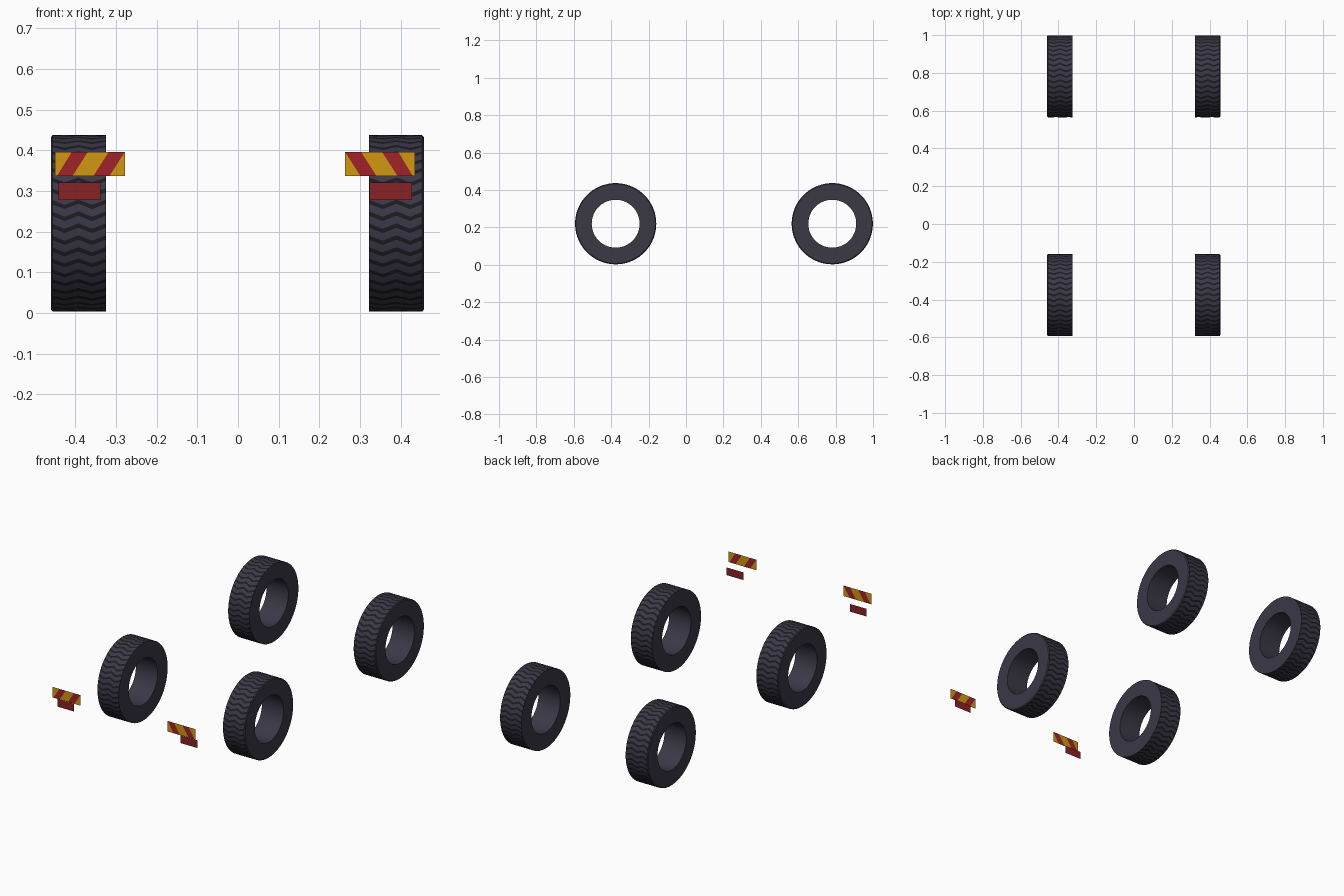
import bpy, bmesh, math

if "Cube" in bpy.data.objects:
    bpy.data.objects.remove(bpy.data.objects["Cube"])


def material(name, rgb):
    m = bpy.data.materials.new(name)
    m.diffuse_color = (*rgb, 1)
    m.use_nodes = True
    m.node_tree.nodes["Principled BSDF"].inputs["Base Color"].default_value = m.diffuse_color
    return m


RUBBER = material("rubber", (0.043, 0.040, 0.062))
GROOVE = material("tread_groove", (0.011, 0.011, 0.016))
RED = material("stripe_red", (0.36, 0.017, 0.021))
DARK_RED = material("reflector_red", (0.25, 0.016, 0.019))
YELLOW = material("stripe_yellow", (0.64, 0.31, 0.006))


def make_object(name, bm, mats):
    me = bpy.data.meshes.new(name)
    bm.to_mesh(me)
    bm.free()
    ob = bpy.data.objects.new(name, me)
    bpy.context.collection.objects.link(ob)
    for m in mats:
        me.materials.append(m)
    return ob


# Tyre: closed ring profile, tread columns wave to form chevron grooves
ROWS, R, BORE, WIDTH = 46, 0.217, 0.128, 0.135
STEP = 2 * math.pi / ROWS


def tyre(name, side, x_in, y):
    profile = [(0, BORE, 0)]
    for f, wave in ((0, 0), (0.25, 1), (0.5, 0), (0.75, 1), (0.97, 0.1)):
        profile.append((f * WIDTH, R, wave))
    profile += [(WIDTH, R - 0.005, 0), (WIDTH, BORE, 0)]
    bm = bmesh.new()
    rings = []
    for i in range(ROWS * 2):
        base = (i // 2 + (0.36 if i % 2 else 0)) * STEP
        ring = []
        for dx, r, wave in profile:
            a = base + wave * STEP * 0.45
            ring.append(bm.verts.new((side * (x_in + dx), y + r * math.cos(a),
                                      0.22 + r * math.sin(a))))
        rings.append(ring)
    n = len(profile)
    for i, ring in enumerate(rings):
        nxt = rings[(i + 1) % len(rings)]
        for k in range(n):
            j = (k + 1) % n
            f = bm.faces.new((ring[k], ring[j], nxt[j], nxt[k]))
            f.material_index = 1 if 1 <= k <= 4 and i % 2 == 0 else 0
    bmesh.ops.recalc_face_normals(bm, faces=bm.faces)
    ob = make_object(name, bm, [RUBBER, GROOVE])
    bpy.ops.object.select_all(action='DESELECT')
    ob.select_set(True)
    bpy.context.view_layer.objects.active = ob
    bpy.ops.object.shade_smooth_by_angle(angle=math.radians(30))


for end, y in (("front", -0.376), ("rear", 0.782)):
    tyre(end + "_left_tyre", -1, 0.325, y)
    tyre(end + "_right_tyre", 1, 0.322, y)


# Flat plate cut into slanted bands, given top and bottom cut positions
def plate(name, x0, x1, z0, z1, y, top, bottom, mats, flip=False):
    bm = bmesh.new()

    def vert(t, z):
        t = 1 - t if flip else t
        return bm.verts.new((x0 + t * (x1 - x0), y, z))

    up = [vert(t, z1) for t in top]
    low = [vert(t, z0) for t in bottom]
    for i in range(len(low) - 1):
        loop = [low[i], low[i + 1]]
        loop += [up[i + 1], up[i]] if i + 1 < len(up) else [up[i]]
        if flip:
            loop.reverse()
        bm.faces.new(loop).material_index = i % len(mats)
    make_object(name, bm, mats)


# Warning boards with diagonal stripes
TOP = [0, 0.24, 0.47, 0.77, 1]
BOTTOM = [0, 0.03, 0.25, 0.55, 0.78, 1]
plate("left_warning_board", -0.45, -0.278, 0.337, 0.396, -0.999,
      TOP, BOTTOM, [YELLOW, RED])
plate("right_warning_board", 0.263, 0.435, 0.337, 0.396, -0.999,
      TOP, BOTTOM, [YELLOW, RED], flip=True)

# Plain reflectors, set slightly behind the boards
plate("left_reflector", -0.441, -0.338, 0.277, 0.32, -0.97, [0, 1], [0, 1], [DARK_RED])
plate("right_reflector", 0.323, 0.428, 0.277, 0.32, -0.97, [0, 1], [0, 1], [DARK_RED])
